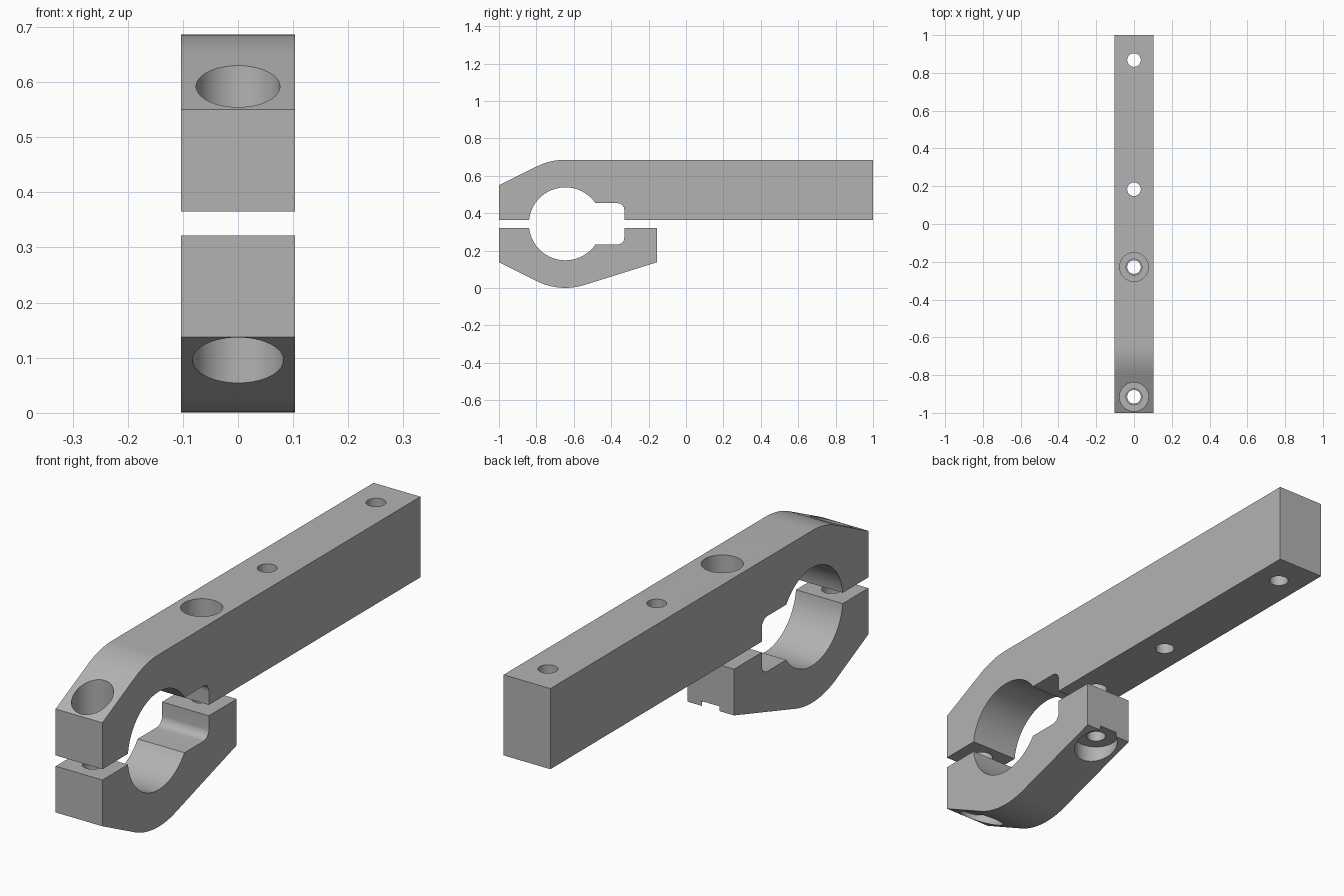
import bpy
import bmesh
from math import sin, cos, radians, sqrt, asin, degrees

if "Cube" in bpy.data.objects:
    bpy.data.objects.remove(bpy.data.objects["Cube"], do_unlink=True)

HALF_W = 0.103                 # half the bar width
CY, CZ = -0.645, 0.3435        # bore centre
BORE, OUTER = 0.195, 0.3425    # bore radius and rounded shoulder radius
GAP = 0.0215                   # half the gap between the clamp halves
SLOT_H, SLOT_END, FILLET = 0.11, -0.33, 0.035
FRONT_BOLT, REAR_BOLT = -0.915, -0.228

grey = bpy.data.materials.new("machined grey")
grey.use_nodes = True
COLOUR = (0.45, 0.45, 0.45, 1)
grey.diffuse_color = COLOUR
grey.node_tree.nodes["Principled BSDF"].inputs["Base Color"].default_value = COLOUR


def arc(y, z, r, start, end, steps):
    """Points along an arc, angles in degrees."""
    angles = [radians(start + (end - start) * i / steps) for i in range(steps + 1)]
    return [(y + r * cos(a), z + r * sin(a)) for a in angles]


def inner_edge():
    """Bore and slot outline above the gap, from front to back, relative to bore height."""
    slot_angle = degrees(asin(SLOT_H / BORE))
    gap_angle = degrees(asin(GAP / BORE))
    return (arc(CY, 0, BORE, 180 - gap_angle, slot_angle, 40)
            + arc(SLOT_END - FILLET, SLOT_H - FILLET, FILLET, 90, 0, 8)
            + [(SLOT_END, GAP)])


def extrude_profile(name, points):
    """Solid made from a side profile, spanning the bar width."""
    bm = bmesh.new()
    face = bm.faces.new([bm.verts.new((-HALF_W, y, z)) for y, z in points])
    ext = bmesh.ops.extrude_face_region(bm, geom=[face])
    moved = [v for v in ext["geom"] if isinstance(v, bmesh.types.BMVert)]
    bmesh.ops.translate(bm, verts=moved, vec=(2 * HALF_W, 0, 0))
    bmesh.ops.recalc_face_normals(bm, faces=bm.faces)
    mesh = bpy.data.meshes.new(name)
    bm.to_mesh(mesh)
    bm.free()
    mesh.materials.append(grey)
    obj = bpy.data.objects.new(name, mesh)
    bpy.context.collection.objects.link(obj)
    return obj


def drill(obj, y, radius, bottom, top):
    """Cut a vertical round hole."""
    bpy.ops.mesh.primitive_cylinder_add(vertices=64, radius=radius, depth=top - bottom,
                                        location=(0, y, (top + bottom) / 2))
    cutter = bpy.context.object
    cutter.name = "hole_cutter"
    cutter.hide_render = True
    cutter.data.materials.append(grey)
    bpy.context.view_layer.objects.active = obj
    mod = obj.modifiers.new("hole", "BOOLEAN")
    mod.operation, mod.solver, mod.object = "DIFFERENCE", "EXACT", cutter
    bpy.ops.object.modifier_apply(modifier=mod.name)
    bpy.data.objects.remove(cutter, do_unlink=True)


# Upper clamp half with the long arm
inner = inner_edge()
upper = ([(-1, CZ + GAP)] + [(y, CZ + z) for y, z in inner]
         + [(1, CZ + GAP), (1, CZ + OUTER)]
         + arc(CY, CZ, OUTER, 90, 116.2, 12) + [(-1, 0.55)])
arm = extrude_profile("clamp_arm", upper)

# Lower clamp cap
lower = ([(-1, CZ - GAP)] + [(y, CZ - z) for y, z in inner]
         + [(-0.155, CZ - GAP), (-0.155, 0.138)]
         + arc(CY, CZ, OUTER, -72.9, -116.2, 20) + [(-1, 0.138)])
cap = extrude_profile("clamp_cap", lower)

# Bolt holes, with round head recesses above and below
for y in (FRONT_BOLT, REAR_BOLT):
    drill(arm, y, 0.042, 0.2, 0.9)
    drill(arm, y, 0.076, 0.48, 0.9)
    drill(cap, y, 0.036, -0.2, 0.5)
    drill(cap, y, 0.0825, -0.2, 0.157)

# Plain mounting holes along the arm
for y in (0.184, 0.868):
    drill(arm, y, 0.036, 0.2, 0.9)

# Smooth the curved walls, keep machined edges crisp
for obj in (arm, cap):
    bpy.ops.object.select_all(action="DESELECT")
    obj.select_set(True)
    bpy.context.view_layer.objects.active = obj
    bpy.ops.object.shade_smooth_by_angle(angle=radians(20))
